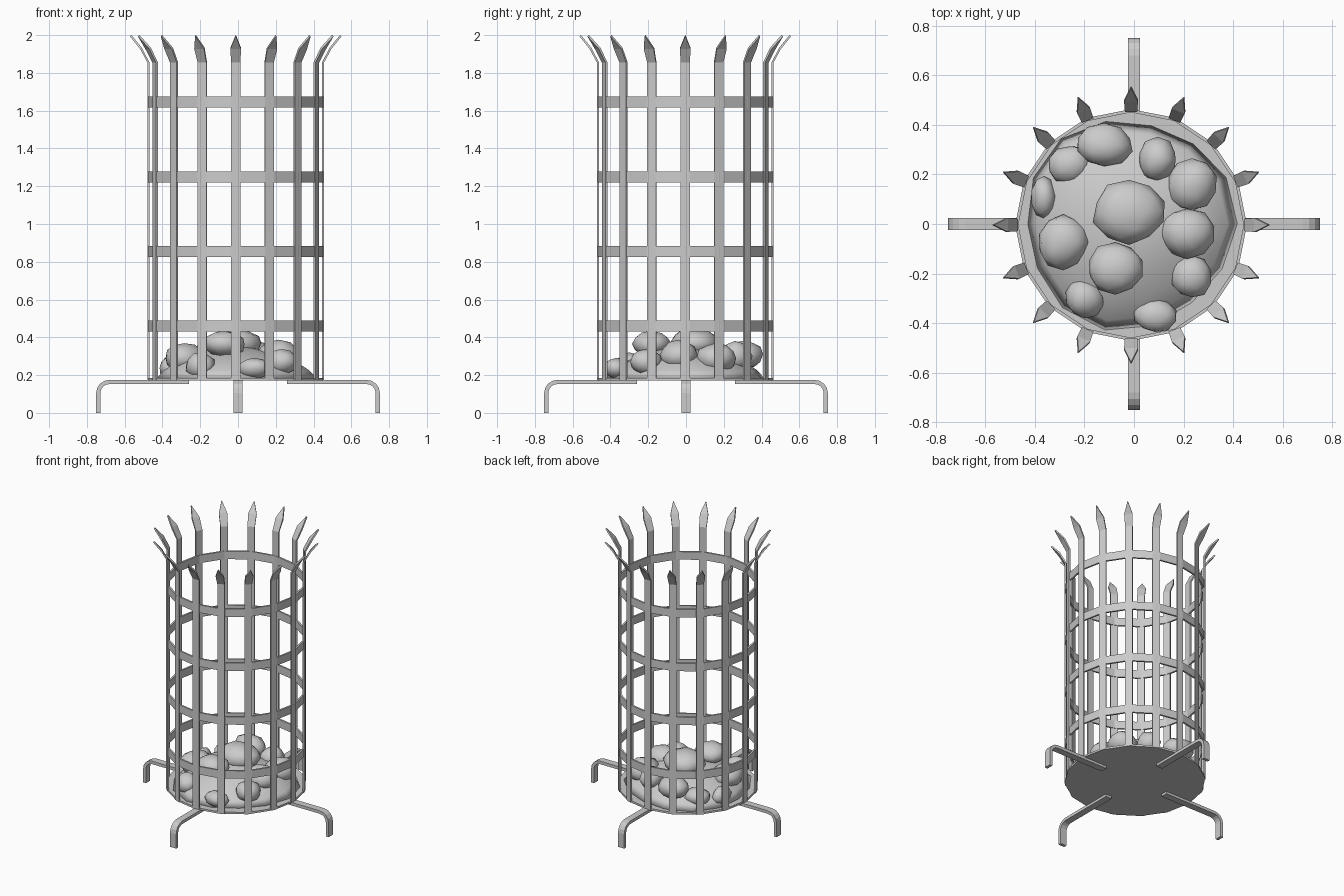
import bpy, bmesh, math, random
from mathutils import Vector, Matrix, noise

if "Cube" in bpy.data.objects:
    bpy.data.objects.remove(bpy.data.objects["Cube"])

random.seed(4)
CX, CY = -0.012, -0.004      # cage axis
N = 16


def make(name, bm, smooth=False):
    bmesh.ops.recalc_face_normals(bm, faces=bm.faces)
    for f in bm.faces:
        f.smooth = smooth
    me = bpy.data.meshes.new(name)
    bm.to_mesh(me)
    bm.free()
    ob = bpy.data.objects.new(name, me)
    bpy.context.collection.objects.link(ob)
    return ob


def strip(name, path, thick, angle, origin):
    """Flat bar swept along (radius, z, half width) points, turned about z."""
    bm = bmesh.new()
    rows = []
    for i, (r, z, w) in enumerate(path):
        a, b = path[max(i - 1, 0)], path[min(i + 1, len(path) - 1)]
        t = Vector((b[0] - a[0], b[1] - a[1])).normalized()
        n = Vector((t.y, -t.x)) * thick / 2
        rows.append([bm.verts.new((r + s * n.x, y, z + s * n.y))
                     for s, y in ((1, -w), (1, w), (-1, w), (-1, -w))])
    for a, b in zip(rows, rows[1:]):
        for k in range(4):
            bm.faces.new((a[k], a[(k + 1) % 4], b[(k + 1) % 4], b[k]))
    bm.faces.new(rows[0])
    bm.faces.new(rows[-1])
    bm.transform(Matrix.Translation(origin) @ Matrix.Rotation(angle, 4, 'Z'))
    return make(name, bm)


def ring(name, z, h, r_out, r_in):
    bm = bmesh.new()
    rows = []
    for i in range(N):
        c, s = math.cos(math.tau * i / N), math.sin(math.tau * i / N)
        rows.append([bm.verts.new((CX + r * c, CY + r * s, z + d))
                     for r, d in ((r_out, -h / 2), (r_out, h / 2), (r_in, h / 2), (r_in, -h / 2))])
    for i in range(N):
        a, b = rows[i], rows[(i + 1) % N]
        for k in range(4):
            bm.faces.new((a[k], a[(k + 1) % 4], b[(k + 1) % 4], b[k]))
    return make(name, bm)


# Upright bars with flared spear tips
bar = [(0.462, 0.172, 0.025), (0.462, 1.855, 0.025), (0.502, 1.93, 0.028), (0.556, 1.997, 0.001)]
for i in range(N):
    strip(f"upright_bar_{i + 1}", bar, 0.011, math.tau * i / N, (CX, CY, 0))

# Hoops
for i, z in enumerate((0.46, 0.855, 1.25, 1.645)):
    ring(f"hoop_{i + 1}", z, 0.058, 0.468, 0.455)

# Base plate
bm = bmesh.new()
bmesh.ops.create_cone(bm, cap_ends=True, segments=N, radius1=0.468, radius2=0.468, depth=0.014,
                      matrix=Matrix.Translation((CX, CY, 0.178)))
make("base_plate", bm)

# Bent legs
leg = [(0.26, 0.164, 0.025), (0.68, 0.164, 0.025)]
leg += [(0.68 + 0.06 * math.sin(a), 0.104 + 0.06 * math.cos(a), 0.025)
        for a in (math.radians(d) for d in (22.5, 45, 67.5, 90))]
leg += [(0.74, 0.0, 0.025)]
for i in range(4):
    strip(f"leg_{i + 1}", leg, 0.022, math.tau * i / 4, (0, 0, 0))

# Ash mound under the coals
bm = bmesh.new()
levels = [(0.425, 0.183), (0.385, 0.225), (0.31, 0.275), (0.2, 0.32), (0.09, 0.345)]
rows = []
for r, z in levels:
    row = []
    for k in range(14):
        a = math.tau * k / 14
        q = r * (1 + 0.04 * math.sin(3 * a + 1))
        row.append(bm.verts.new((q * math.cos(a) - 0.02, q * math.sin(a), z)))
    rows.append(row)
for a, b in zip(rows, rows[1:]):
    for k in range(14):
        bm.faces.new((a[k], a[(k + 1) % 14], b[(k + 1) % 14], b[k]))
bm.faces.new(rows[-1])
bm.faces.new(rows[0])
make("ash_mound", bm, True)

# Coals: x, y, z, radii
coals = [
    (-0.12, 0.32, 0.31, 0.115, 0.087, 0.075), (-0.26, 0.24, 0.25, 0.085, 0.08, 0.06),
    (0.095, 0.26, 0.30, 0.08, 0.085, 0.075), (0.235, 0.16, 0.29, 0.1, 0.105, 0.08),
    (-0.02, 0.05, 0.37, 0.145, 0.13, 0.08), (0.215, -0.04, 0.305, 0.115, 0.1, 0.08),
    (-0.365, 0.11, 0.24, 0.05, 0.085, 0.06), (-0.285, -0.075, 0.29, 0.102, 0.11, 0.08),
    (-0.075, -0.18, 0.365, 0.115, 0.105, 0.07), (0.235, -0.215, 0.27, 0.08, 0.085, 0.07),
    (-0.2, -0.3, 0.25, 0.078, 0.08, 0.07), (0.085, -0.37, 0.235, 0.085, 0.067, 0.055)]
for i, (x, y, z, rx, ry, rz) in enumerate(coals):
    bm = bmesh.new()
    bmesh.ops.create_icosphere(bm, subdivisions=2, radius=1)
    seed = Vector((i * 3.7, i * 1.3, 5))
    for v in bm.verts:
        v.co *= 1 + 0.16 * noise.noise(v.co * 1.1 + seed)
    bm.transform(Matrix.Translation((x, y, z)) @ Matrix.Diagonal((rx, ry, rz, 1)))
    make(f"coal_{i + 1}", bm, True)
